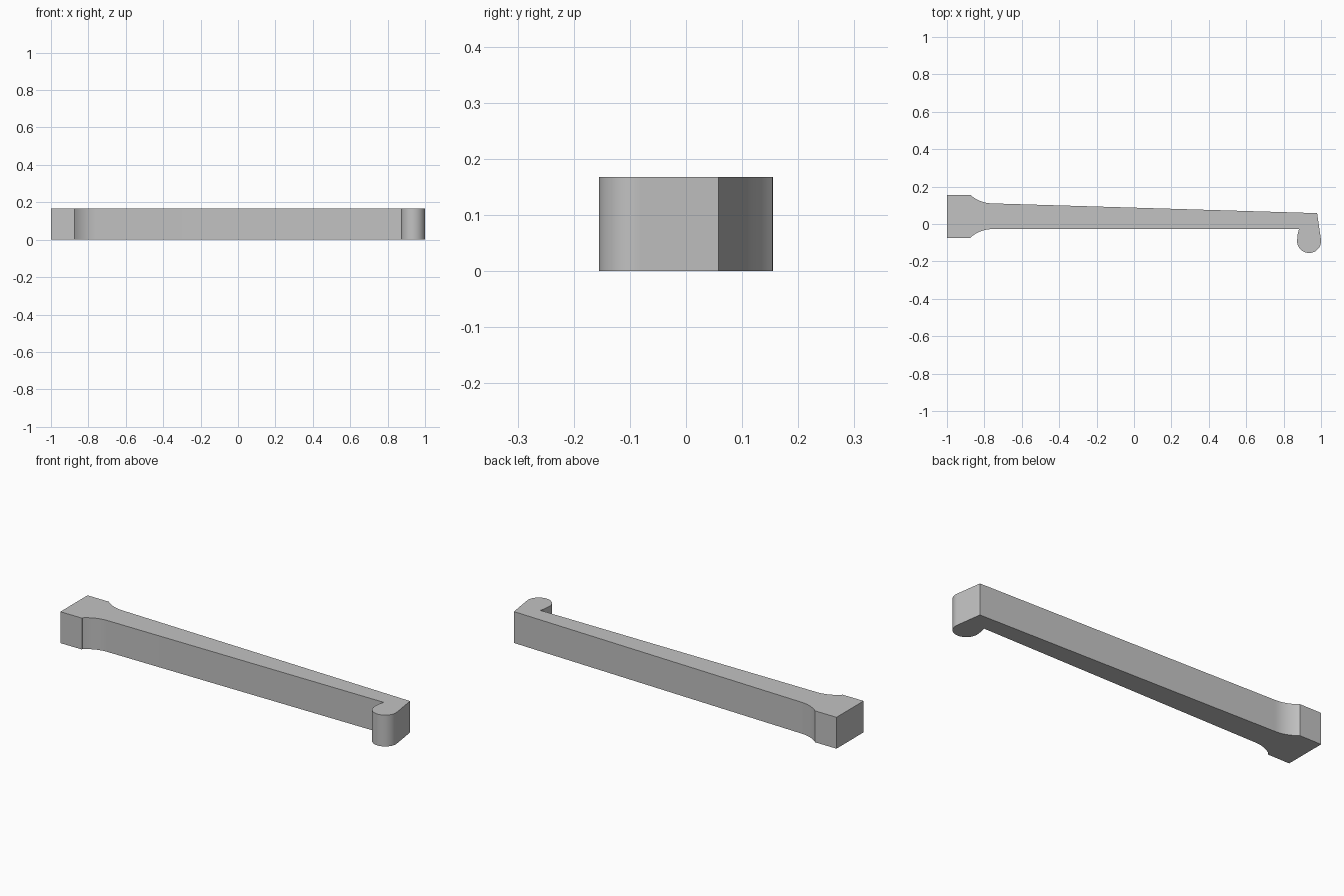
import bpy, bmesh
from math import sin, cos, asin, radians, pi

cube = bpy.data.objects.get("Cube")
if cube:
    bpy.data.objects.remove(cube, do_unlink=True)

HEIGHT = 0.168

grey = bpy.data.materials.new("light_grey")
grey.use_nodes = True
colour = (0.54, 0.54, 0.54, 1)
grey.diffuse_color = colour
grey.node_tree.nodes["Principled BSDF"].inputs["Base Color"].default_value = colour


def arc(cx, cy, r, start, end, steps):
    """Points along a circular arc, angles in radians."""
    return [(cx + r * cos(start + (end - start) * i / steps),
             cy + r * sin(start + (end - start) * i / steps))
            for i in range(steps + 1)]


# Concave shoulders between the end block and the beam
r = 0.18
sweep = asin(0.118 / r)
lower_shoulder = arc(-0.755, -0.027 - r, r, pi / 2 + sweep, pi / 2, 10)
upper_shoulder = arc(-0.755, 0.110 + r, r, -pi / 2, -pi / 2 - sweep, 10)

# Rounded tip of the hook
tip = arc(0.936, -0.091, 0.064, radians(180), radians(368), 32)

# Plan outline, counter-clockwise from the end block
outline = [(-1, -0.075), (-0.873, -0.075)]
outline += lower_shoulder
outline += [(0.882, -0.027), (0.875, -0.055)]
outline += tip
outline += [(0.979, 0.058)]
outline += upper_shoulder
outline += [(-0.873, 0.155), (-1, 0.155)]

# Extrude the outline upward into the solid lever
bm = bmesh.new()
base = bm.faces.new([bm.verts.new((x, y, 0)) for x, y in outline])
bmesh.ops.remove_doubles(bm, verts=bm.verts[:], dist=0.002)
result = bmesh.ops.extrude_face_region(bm, geom=bm.faces[:], use_keep_orig=True)
top = [v for v in result["geom"] if isinstance(v, bmesh.types.BMVert)]
bmesh.ops.translate(bm, verts=top, vec=(0, 0, HEIGHT))
bmesh.ops.recalc_face_normals(bm, faces=bm.faces[:])
mesh = bpy.data.meshes.new("hooked_lever")
bm.to_mesh(mesh)
bm.free()
mesh.materials.append(grey)

lever = bpy.data.objects.new("hooked_lever", mesh)
bpy.context.collection.objects.link(lever)
bpy.ops.object.select_all(action='DESELECT')
lever.select_set(True)
bpy.context.view_layer.objects.active = lever
bpy.ops.object.shade_smooth_by_angle(angle=radians(20))
